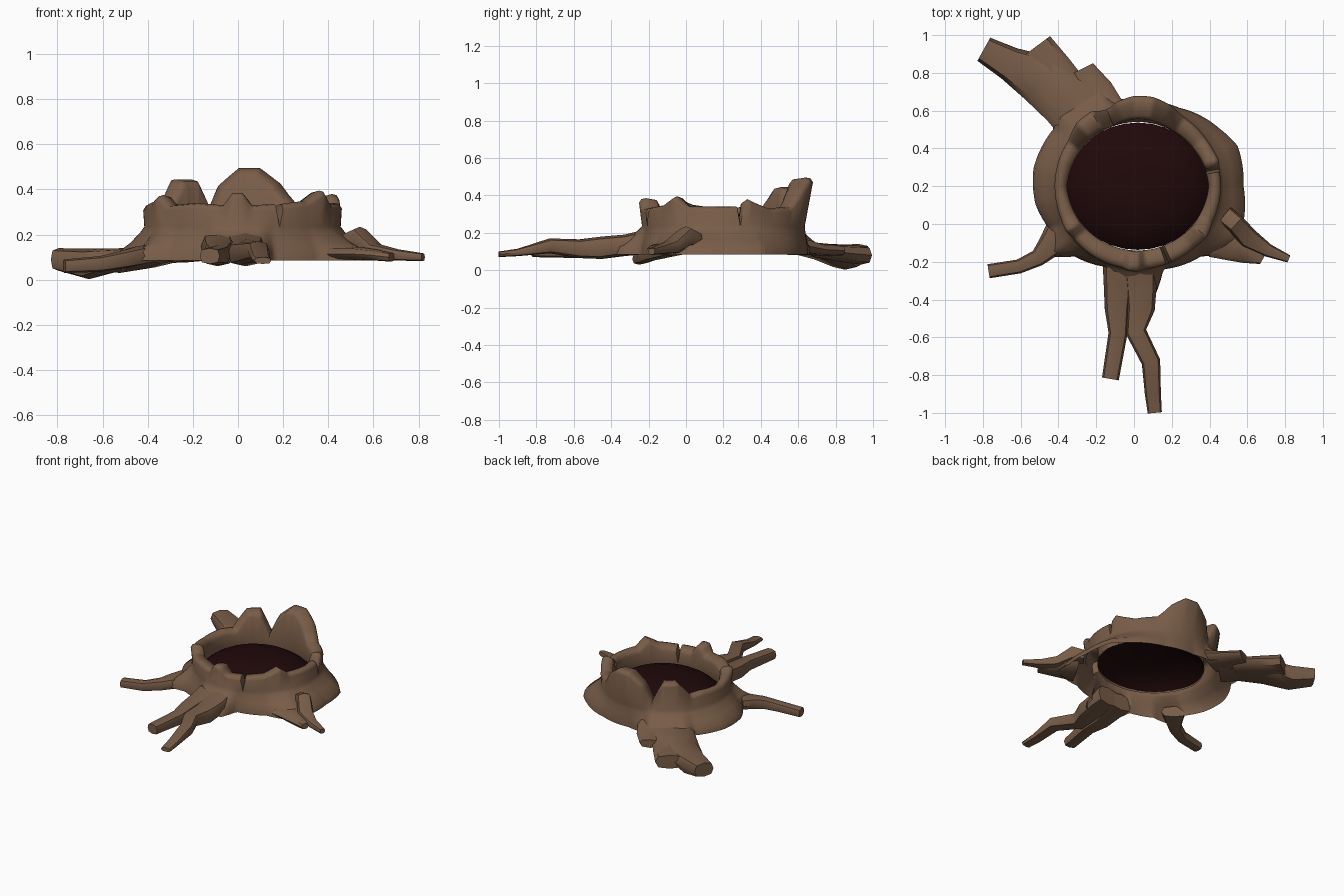
import bpy, bmesh, math
from mathutils import Vector

if "Cube" in bpy.data.objects:
    bpy.data.objects.remove(bpy.data.objects["Cube"], do_unlink=True)


def material(name, color):
    m = bpy.data.materials.new(name)
    m.use_nodes = True
    m.diffuse_color = color
    m.node_tree.nodes["Principled BSDF"].inputs["Base Color"].default_value = color
    return m


bark = material("brown bark", (0.19, 0.109, 0.065, 1))
hollow = material("dark hollow", (0.014, 0.0025, 0.003, 1))
CENTRE = Vector((0.02, 0.2, 0))
SEGMENTS = 180


def finish(bm, name, mat, angle):
    bmesh.ops.recalc_face_normals(bm, faces=bm.faces)
    mesh = bpy.data.meshes.new(name)
    bm.to_mesh(mesh)
    bm.free()
    ob = bpy.data.objects.new(name, mesh)
    bpy.context.collection.objects.link(ob)
    mesh.materials.append(mat)
    bpy.ops.object.select_all(action="DESELECT")
    ob.select_set(True)
    bpy.context.view_layer.objects.active = ob
    bpy.ops.object.shade_smooth_by_angle(angle=math.radians(angle))


def bridge(bm, a, b, closed=True):
    for i in range(len(a) if closed else len(a) - 1):
        j = (i + 1) % len(a)
        bm.faces.new((a[i], a[j], b[j], b[i]))


def around(keys, deg):
    """Interpolate a dictionary of angle: value around the full circle."""
    ks = sorted(keys)
    ks = [ks[-1] - 360] + ks + [ks[0] + 360]
    for a, b in zip(ks, ks[1:]):
        if a <= deg <= b:
            t = (deg - a) / (b - a)
            return keys[a % 360] * (1 - t) + keys[b % 360] * t


# Stump shell: a bark sheet whose foot swells into each root, with a ragged cracked rim
foot = {0: .56, 22: .57, 35: .53, 62: .47, 90: .45, 106: .48, 112: .58, 138: .6, 146: .54,
        170: .56, 190: .55, 206: .52, 218: .6, 228: .5, 248: .46, 255: .57, 268: .6,
        280: .57, 287: .46, 312: .5, 320: .56, 331: .64, 342: .59}
rim = {10: .34, 12: .26, 14: .36, 18: .38, 24: .36, 36: .33, 56: .34, 62: .38, 68: .43,
       80: .495, 92: .495, 104: .42, 112: .3, 122: .445, 134: .445, 148: .33, 160: .34,
       184: .33, 204: .35, 212: .375, 220: .33, 240: .34, 258: .33, 264: .385, 270: .385,
       276: .33, 290: .335, 292: .26, 294: .335, 312: .35, 324: .395, 334: .34}


def shell_profile(deg):
    f, h = around(foot, deg), around(rim, deg)
    squash = abs(math.sin(math.radians(deg)))
    lean = max(0, h - .34) * .25
    outer = .44 + lean
    inner = .375 - .035 * squash
    mix = lambda t: f * t + .435 * (1 - t)
    return [(f, .085), (mix(.93), .125), (mix(.5), .165), (mix(.15), .21),
            (.435, .235), (outer, h - .025), (outer - .012, h - .005), (outer - .035, h),
            (inner + lean * .6 + .012, h - .01), (inner + lean * .4, h - .035),
            (inner, .22), (inner + .005, .19)]


bm = bmesh.new()
columns = []
for s in range(SEGMENTS):
    deg = s * 360 / SEGMENTS
    a = math.radians(deg)
    d = Vector((math.cos(a), math.sin(a), 0))
    columns.append([bm.verts.new(CENTRE + d * r + Vector((0, 0, z)))
                    for r, z in shell_profile(deg)])
for s in range(SEGMENTS):
    bridge(bm, columns[s], columns[(s + 1) % SEGMENTS], closed=False)
finish(bm, "stump_shell", bark, 60)

# Dark, gently domed floor inside the hollow
bm = bmesh.new()
rings = []
for t in (1, .95, .87, .75, .5, .25):
    z = .2 + .1 * (1 - t ** 3.5)
    rings.append([bm.verts.new(CENTRE + Vector((.375 * t * math.cos(k * math.tau / 32),
                                                .337 * t * math.sin(k * math.tau / 32), z)))
                  for k in range(32)])
for a, b in zip(rings, rings[1:]):
    bridge(bm, a, b)
bm.faces.new(rings[-1])
finish(bm, "hollow_floor", hollow, 60)


# Roots: lofted boxy octagons along a path of (x, y, z, width, height)
def root(name, path):
    bm = bmesh.new()
    pts = [Vector(p[:3]) for p in path]
    boxy = lambda v: math.copysign(abs(v) ** .7, v) if abs(v) > .01 else 0
    loops = []
    for i, (x, y, z, w, h) in enumerate(path):
        t = pts[min(i + 1, len(pts) - 1)] - pts[max(i - 1, 0)]
        side = Vector((-t.y, t.x, 0)).normalized()
        loops.append([bm.verts.new(pts[i] + side * (w / 2 * boxy(math.cos(k * math.pi / 4)))
                                   + Vector((0, 0, h / 2 * boxy(math.sin(k * math.pi / 4)))))
                      for k in range(8)])
    for a, b in zip(loops, loops[1:]):
        bridge(bm, a, b)
    bm.faces.new(loops[0])
    bm.faces.new(loops[-1])
    finish(bm, name, bark, 50)


root("back_root_long", [(-.27, .57, .12, .32, .08), (-.36, .66, .115, .3, .07),
                        (-.5, .77, .095, .27, .09), (-.66, .85, .07, .18, .135),
                        (-.795, .925, .09, .14, .1)])
root("back_root_fork", [(-.34, .66, .11, .26, .07), (-.44, .82, .09, .22, .09),
                        (-.525, .935, .08, .2, .1)])
root("back_root_stub", [(-.17, .6, .13, .24, .09), (-.22, .7, .11, .22, .065),
                        (-.28, .82, .105, .14, .06)])
root("right_root", [(-.4, -.06, .115, .17, .08), (-.45, -.12, .105, .13, .085),
                    (-.51, -.18, .09, .09, .08), (-.61, -.225, .07, .075, .07),
                    (-.77, -.25, .06, .075, .06)])
root("front_root_right", [(-.08, -.23, .145, .17, .12), (-.085, -.33, .13, .15, .11),
                          (-.09, -.45, .115, .13, .11), (-.085, -.58, .11, .1, .09),
                          (-.125, -.82, .105, .09, .07)])
root("front_root_left", [(.03, -.23, .15, .18, .13), (.035, -.33, .135, .17, .11),
                         (.035, -.45, .12, .15, .12), (.01, -.57, .115, .11, .1),
                         (.09, -.73, .13, .1, .08), (.1, -.9, .095, .085, .04),
                         (.11, -1, .085, .075, .03)])
root("left_root_thick", [(.46, -.06, .115, .26, .06), (.54, -.105, .115, .2, .06),
                         (.61, -.15, .11, .13, .05), (.68, -.19, .1, .05, .04)])
root("left_root_thin", [(.48, .05, .165, .1, .08), (.54, .0, .18, .1, .11),
                        (.61, -.08, .125, .11, .075), (.71, -.14, .11, .07, .05),
                        (.82, -.185, .1, .04, .035)])
